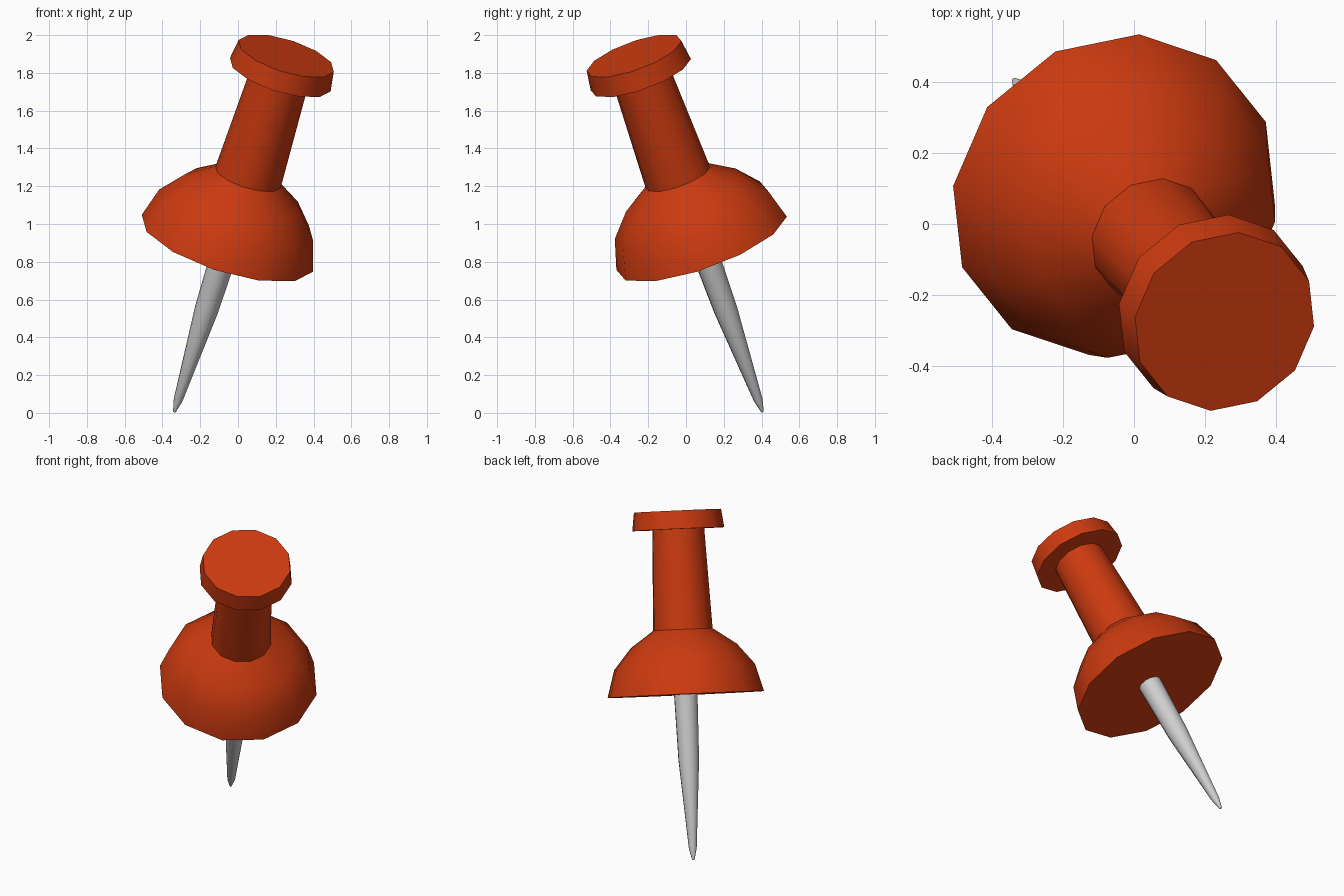
import bpy, bmesh, math
from mathutils import Vector, Matrix

if "Cube" in bpy.data.objects:
    bpy.data.objects.remove(bpy.data.objects["Cube"])

SIDES = 12
TIP = Vector((-0.337, 0.405, 0.005))
TOP = Vector((0.255, -0.275, 1.89))
AXIS = TOP - TIP
LEN = AXIS.length
# leaning frame: local z runs from the needle tip to the top of the grip
FRAME = (Matrix.Translation(TIP)
         @ Vector((0, 0, 1)).rotation_difference(AXIS).to_matrix().to_4x4()
         @ Matrix.Rotation(math.radians(-6), 4, 'Z'))


def material(name, rgb):
    m = bpy.data.materials.new(name)
    m.diffuse_color = (*rgb, 1)
    m.use_nodes = True
    m.node_tree.nodes["Principled BSDF"].inputs["Base Color"].default_value = m.diffuse_color
    return m


def lathe(name, profile, mat, sides=SIDES):
    """Closed turned part from (radius, height) points, lowest first."""
    bm = bmesh.new()
    rings = [[bm.verts.new((r * math.cos(math.tau * i / sides),
                            r * math.sin(math.tau * i / sides), h))
              for i in range(sides)] for r, h in profile]
    for a, b in zip(rings, rings[1:]):
        for i in range(sides):
            j = (i + 1) % sides
            bm.faces.new((a[i], a[j], b[j], b[i]))
    bm.faces.new(rings[0][::-1])
    bm.faces.new(rings[-1])
    bm.transform(FRAME)
    me = bpy.data.meshes.new(name)
    bm.to_mesh(me)
    bm.free()
    me.materials.append(mat)
    ob = bpy.data.objects.new(name, me)
    bpy.context.collection.objects.link(ob)
    bpy.ops.object.select_all(action='DESELECT')
    ob.select_set(True)
    bpy.context.view_layer.objects.active = ob
    bpy.ops.object.shade_smooth_by_angle(angle=math.radians(35))
    return ob


red = material("orange_red_plastic", (0.60, 0.042, 0.005))
steel = material("steel_grey", (0.62, 0.62, 0.62))

RIM = 0.99            # height of the dome's flat underside
NECK = RIM + 0.39     # where the stem meets the dome
CAP = LEN - 0.11      # underside of the cap

# steel needle
lathe("needle", [(0.007, 0), (0.024, 0.07), (0.063, 0.60), (0.072, RIM + 0.02)], steel)
# rounded collar with a flat underside
lathe("dome_collar", [(0.478, RIM), (0.43, RIM + 0.165), (0.325, RIM + 0.29),
                      (0.18, NECK)], red)
# tapered grip
lathe("grip_stem", [(0.182, NECK - 0.01), (0.158, CAP + 0.01)], red)
# cap, slightly wider at its lower edge
lathe("cap", [(0.281, CAP), (0.266, LEN)], red)
